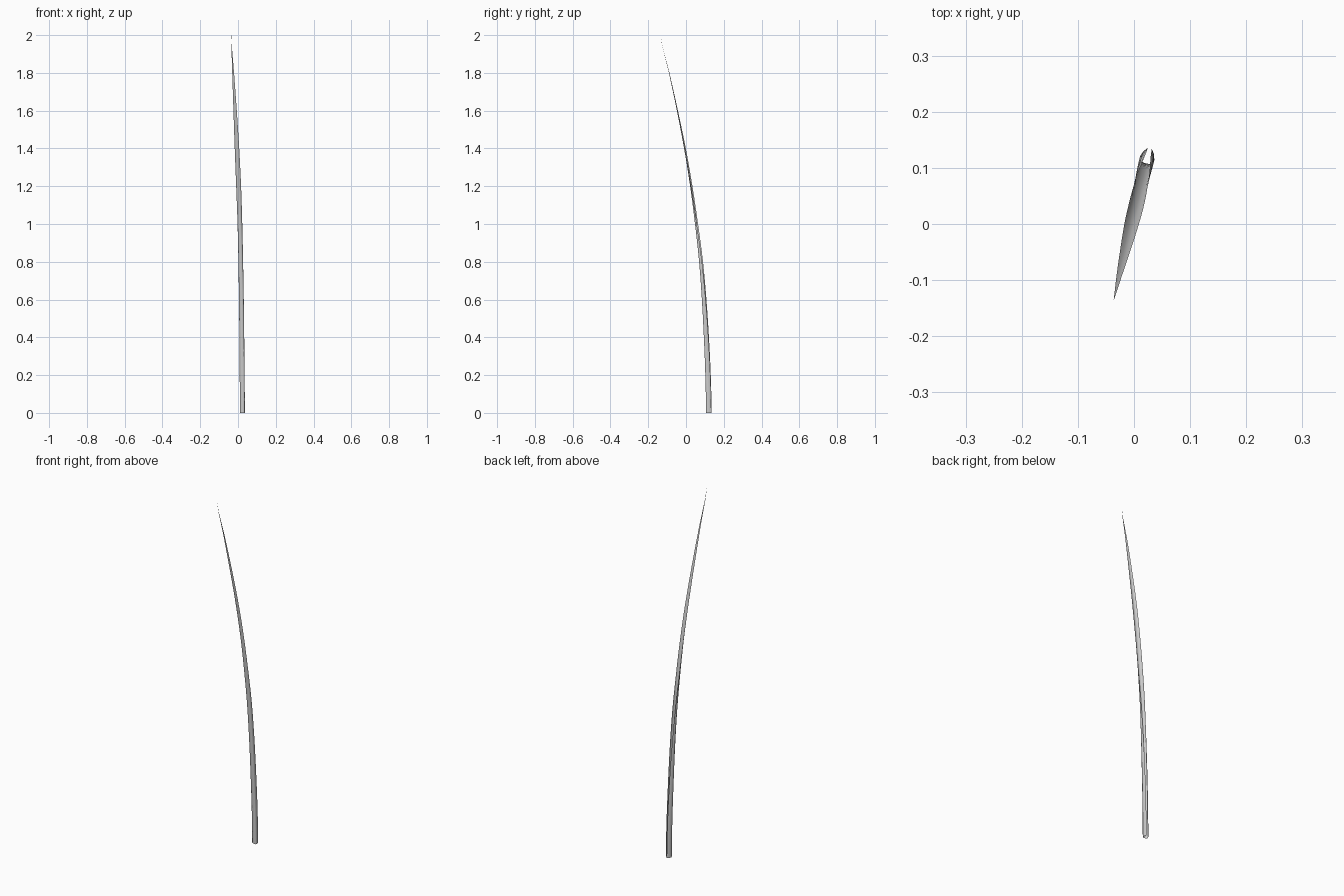
import bpy
from mathutils import Vector

if "Cube" in bpy.data.objects:
    bpy.data.objects.remove(bpy.data.objects["Cube"])

# Stations up the blade: x, y, z of the midrib, half width, fold depth, curl (1 = rolled, 0 = open)
STATIONS = [
    (0.021, 0.108, 0.0, 0.0125, 0.028, 1.0),
    (0.020, 0.104, 0.2, 0.0128, 0.027, 0.95),
    (0.018, 0.096, 0.4, 0.0135, 0.025, 0.85),
    (0.0155, 0.085, 0.6, 0.0145, 0.022, 0.66),
    (0.012, 0.070, 0.8, 0.0155, 0.018, 0.45),
    (0.007, 0.048, 1.0, 0.0155, 0.013, 0.25),
    (0.001, 0.022, 1.2, 0.0145, 0.009, 0.10),
    (-0.007, -0.010, 1.4, 0.0125, 0.006, 0.02),
    (-0.016, -0.048, 1.6, 0.0092, 0.003, 0.0),
    (-0.026, -0.090, 1.8, 0.005, 0.001, 0.0),
    (-0.036, -0.1355, 2.0, 0.0002, 0.0, 0.0),
]
# Half cross-sections from the midrib outward, as fractions of width and depth
ROLLED = [(0, 0), (0.95, 0.05), (1.05, 0.35), (0.8, 0.7), (0.28, 1)]
OPEN = [(0, 0), (0.28, 0.15), (0.55, 0.4), (0.78, 0.65), (1, 1)]
ACROSS = Vector((0.965, -0.26, 0))
BACK = Vector((0.26, 0.965, 0))
STEPS = 3


def smooth_stations():
    """Catmull-Rom interpolation between the stations."""
    s = STATIONS
    for i in range(len(s) - 1):
        p0, p1, p2, p3 = s[max(i - 1, 0)], s[i], s[i + 1], s[min(i + 2, len(s) - 1)]
        for k in range(STEPS):
            t = k / STEPS
            row = [0.5 * (2 * b + (c - a) * t + (2 * a - 5 * b + 4 * c - d) * t * t
                          + (3 * b - a - 3 * c + d) * t ** 3)
                   for a, b, c, d in zip(p0, p1, p2, p3)]
            row[2] = p1[2] + (p2[2] - p1[2]) * t
            yield row
    yield s[-1]


def section(x, y, z, width, depth, curl):
    half = [(r[0] * curl + o[0] * (1 - curl), r[1] * curl + o[1] * (1 - curl))
            for r, o in zip(ROLLED, OPEN)]
    profile = [(-u, v) for u, v in reversed(half[1:])] + half
    return [Vector((x, y, z)) + ACROSS * u * width + BACK * v * depth for u, v in profile]


# Grass blade: a thin open sheet, rolled at the base and flat toward the tip
rows = [section(*r) for r in smooth_stations()]
n = len(rows[0])
verts = [p for r in rows for p in r]
faces = [(j * n + i, j * n + i + 1, (j + 1) * n + i + 1, (j + 1) * n + i)
         for j in range(len(rows) - 1) for i in range(n - 1)]
mesh = bpy.data.meshes.new("grass_blade")
mesh.from_pydata(verts, [], faces)
blade = bpy.data.objects.new("grass_blade", mesh)
bpy.context.collection.objects.link(blade)
for poly in mesh.polygons:
    poly.use_smooth = True
